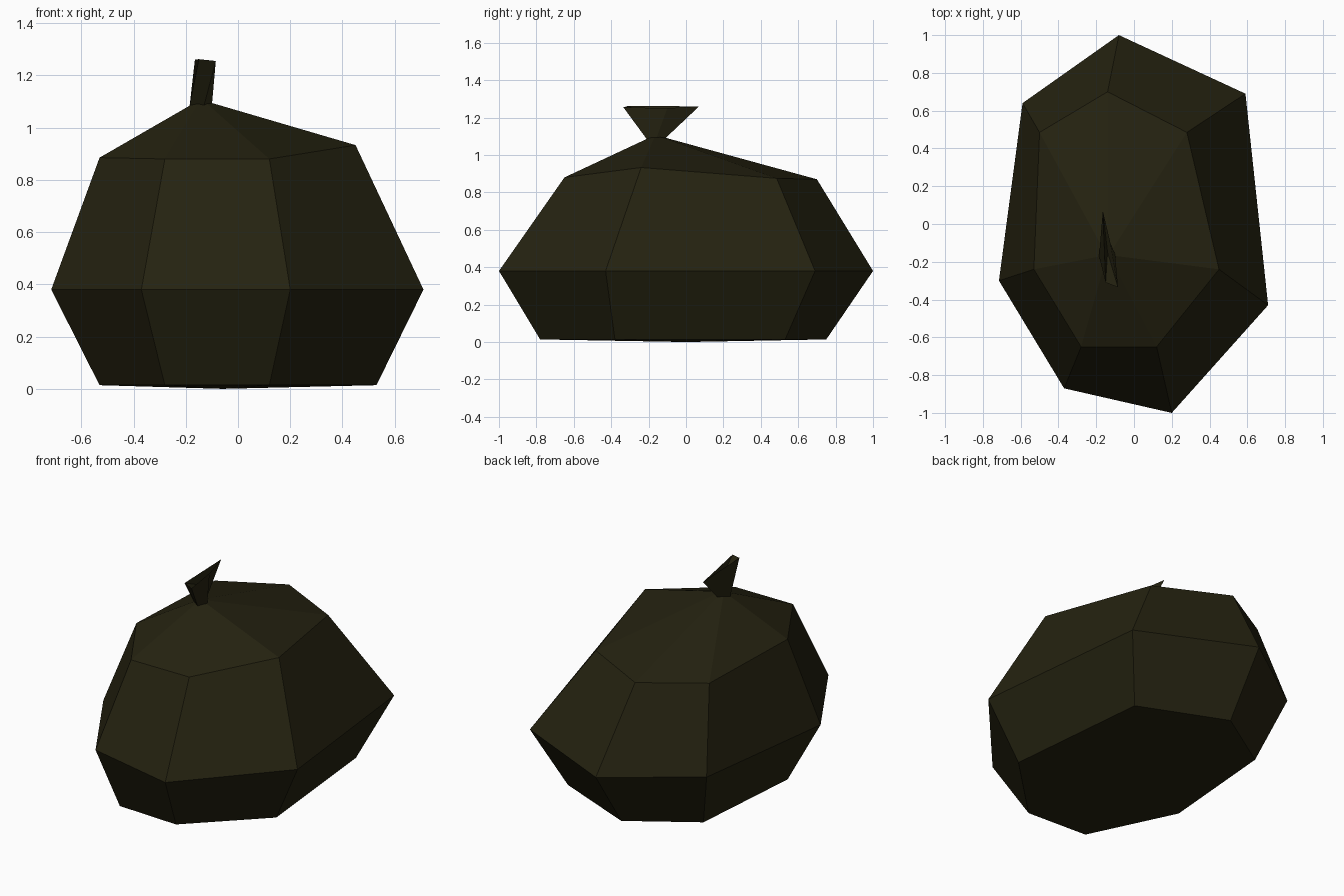
import bpy, bmesh

if "Cube" in bpy.data.objects:
    bpy.data.objects.remove(bpy.data.objects["Cube"])

# Dark olive bag plastic
mat = bpy.data.materials.new("dark olive plastic")
mat.diffuse_color = (0.018, 0.016, 0.0052, 1)
mat.use_nodes = True
mat.node_tree.nodes["Principled BSDF"].inputs["Base Color"].default_value = mat.diffuse_color


def loft(name, rings, bottom=None, top=None):
    """Skin flat faces between equal rings, closing the ends with apex fans."""
    bm = bmesh.new()
    vr = [[bm.verts.new(p) for p in r] for r in rings]
    n = len(vr[0])
    for a, b in zip(vr, vr[1:]):
        for i in range(n):
            j = (i + 1) % n
            bm.faces.new((a[i], a[j], b[j], b[i]))
    for apex, ring in ((bottom, vr[0]), (top, vr[-1])):
        if apex:
            v = bm.verts.new(apex)
            for i in range(n):
                bm.faces.new((ring[i], ring[(i + 1) % n], v))
    bmesh.ops.recalc_face_normals(bm, faces=bm.faces)
    me = bpy.data.meshes.new(name)
    bm.to_mesh(me)
    bm.free()
    me.materials.append(mat)
    ob = bpy.data.objects.new(name, me)
    bpy.context.collection.objects.link(ob)
    return ob


# Sack body: seven-sided base, bulge, shoulder and gathered neck
base = [(-.08, .75), (.44, .53), (.53, -.38), (.12, -.78),
        (-.28, -.76), (-.53, -.24), (-.47, .50)]
bulge = [(-.08, 1), (.59, .69), (.71, -.43), (.20, -1),
         (-.37, -.87), (-.715, -.30), (-.59, .64)]
shoulder = [(-.14, .70, .87), (.28, .485, .875), (.45, -.24, .933), (.12, -.65, .88),
            (-.28, -.65, .88), (-.53, -.24, .885), (-.50, .485, .88)]
cx, cy = -.14, -.165
neck = [(cx + (x - cx) * .075, cy + (y - cy) * .06, 1.093) for x, y, z in shoulder]
loft("sack_body",
     [[(x, y, .014) for x, y in base], [(x, y, .38) for x, y in bulge], shoulder, neck],
     bottom=(-.06, 0, 0), top=(cx, cy, 1.10))

# Tied top: narrow knot fanning out front to back
knot = [(-.14, -.115, 1.085), (-.10, -.16, 1.085), (-.13, -.21, 1.085), (-.185, -.17, 1.085)]
fan = [(-.165, .07, 1.26), (-.125, -.10, 1.25), (-.085, -.335, 1.255), (-.15, -.31, 1.262)]
loft("tied_top", [knot, fan], top=(-.14, -.15, 1.19))
